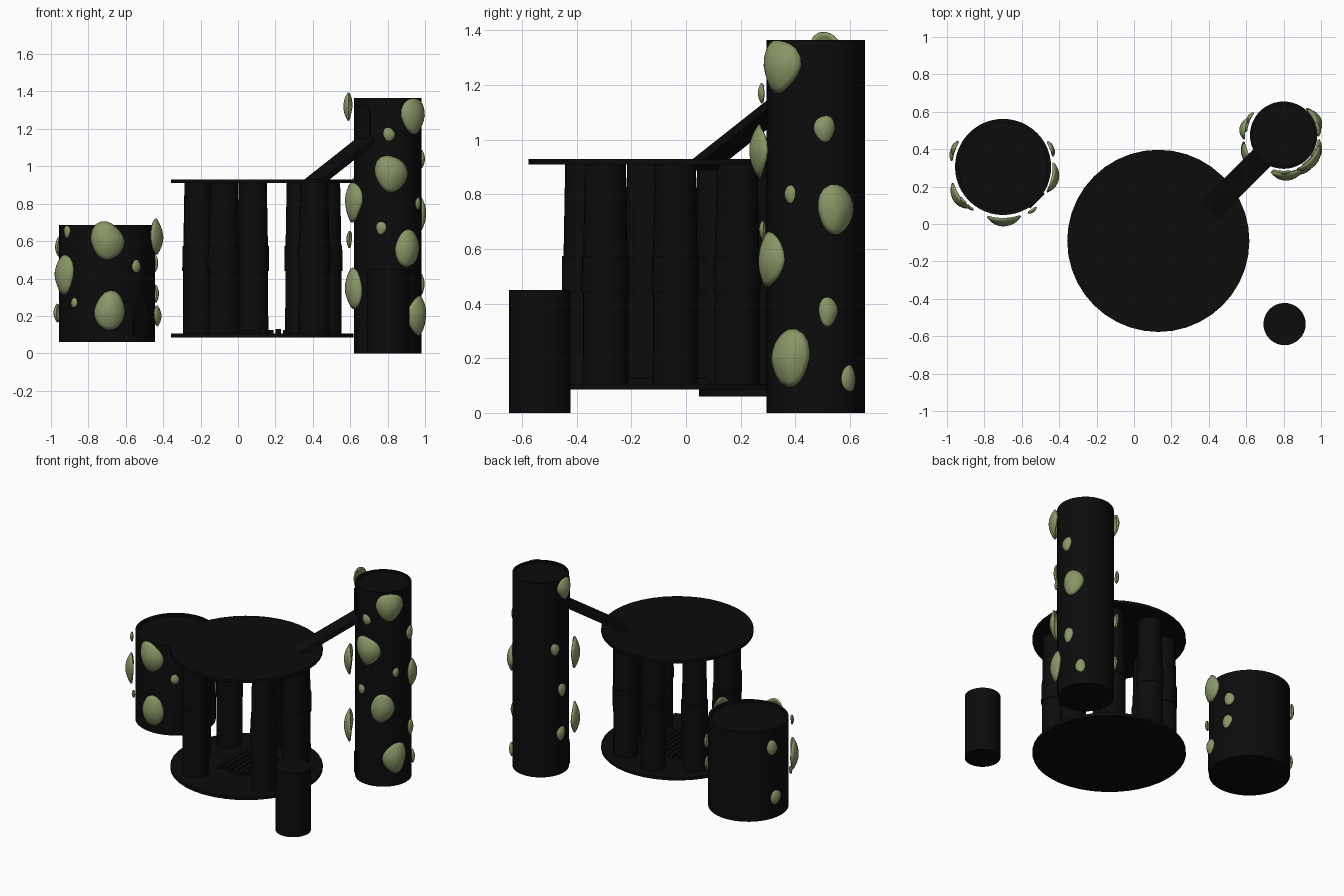
import bpy, bmesh, random
from math import sin, cos, pi, radians, atan2
from mathutils import Vector, Matrix

if "Cube" in bpy.data.objects:
    bpy.data.objects.remove(bpy.data.objects["Cube"])

random.seed(4)


def material(name, rgb):
    m = bpy.data.materials.new(name)
    m.diffuse_color = (*rgb, 1)
    m.use_nodes = True
    m.node_tree.nodes["Principled BSDF"].inputs["Base Color"].default_value = m.diffuse_color
    return m


BLACK = material("black", (0.0035, 0.0035, 0.0035))
GREEN = material("moss_green", (0.25, 0.31, 0.135))


def add_object(name, bm, mat, smooth=True):
    bmesh.ops.recalc_face_normals(bm, faces=bm.faces)
    me = bpy.data.meshes.new(name)
    bm.to_mesh(me)
    bm.free()
    ob = bpy.data.objects.new(name, me)
    bpy.context.collection.objects.link(ob)
    me.materials.append(mat)
    if smooth:
        bpy.context.view_layer.objects.active = ob
        ob.select_set(True)
        bpy.ops.object.shade_smooth_by_angle(angle=radians(35))
        ob.select_set(False)
    return ob


def lathe(name, x, y, profile, sides=32):
    """Closed solid of revolution from (radius, z) pairs, capped at both ends."""
    bm = bmesh.new()
    rings = [[bm.verts.new((x + r * cos(2 * pi * i / sides), y + r * sin(2 * pi * i / sides), z))
              for i in range(sides)] for r, z in profile]
    for a, b in zip(rings, rings[1:]):
        for i in range(sides):
            j = (i + 1) % sides
            bm.faces.new((a[i], a[j], b[j], b[i]))
    bm.faces.new(rings[0])
    bm.faces.new(rings[-1])
    return add_object(name, bm, BLACK)


def box(name, size, matrix):
    bm = bmesh.new()
    bmesh.ops.create_cube(bm, size=1, matrix=matrix @ Matrix.Diagonal((*size, 1)))
    return add_object(name, bm, BLACK, False)


def moss(name, x, y, radius, angle, z, w, h, gap):
    """Domed, irregular pad wrapped around a cylinder, pointed at the bottom."""
    bm = bmesh.new()
    n, rings = 20, 5
    p1, p2 = random.uniform(0, 6), random.uniform(0, 6)
    dome = 0.2 * w

    def place(a, b, rr):
        d = radius + gap + dome * (1 - rr * rr)
        t = radians(angle) + a / (radius + gap)
        return bm.verts.new((x + d * cos(t), y + d * sin(t), z + b))

    centre = place(0, 0, 0)
    last = None
    for k in range(1, rings + 1):
        s = k / rings
        ring = []
        for i in range(n):
            t = 2 * pi * i / n
            wob = 1 + 0.06 * sin(2 * t + p1) + 0.05 * sin(3 * t + p2)
            a = 0.5 * w * cos(t) * wob * (1 if sin(t) > 0 else 1 + 0.18 * sin(t))
            ring.append(place(s * a, s * 0.5 * h * sin(t) * wob, s))
        for i in range(n):
            j = (i + 1) % n
            if last:
                bm.faces.new((last[i], last[j], ring[j], ring[i]))
            else:
                bm.faces.new((centre, ring[i], ring[j]))
        last = ring
    ob = add_object(name, bm, GREEN)
    mod = ob.modifiers.new("thickness", "SOLIDIFY")
    mod.thickness = 0.01
    mod.offset = 0


def door(name, x, y, radius, angle, z, w, h):
    """Thin arched door lying on a cylinder."""
    bm = bmesh.new()
    pts = [(-w / 2, 0), (w / 2, 0)]
    pts += [(w / 2 * cos(pi * i / 8), h - w / 2 + w / 2 * sin(pi * i / 8)) for i in range(9)]
    face = bm.faces.new([bm.verts.new((radius - 0.02, a, b)) for a, b in pts])
    ext = bmesh.ops.extrude_face_region(bm, geom=[face])
    moved = [v for v in ext["geom"] if isinstance(v, bmesh.types.BMVert)]
    bmesh.ops.translate(bm, verts=moved, vec=(0.023, 0, 0))
    bm.transform(Matrix.Translation((x, y, z)) @ Matrix.Rotation(radians(angle), 4, "Z"))
    add_object(name, bm, BLACK, False)


# Towers and stump
TALL = (0.80, 0.475, 0.18)
WIDE = (-0.70, 0.305, 0.257)


def tower(name, c, z0, z1):
    x, y, r = c
    lathe(name, x, y, [(r, z0), (r, z1), (r * 0.92, z1), (r * 0.92, z1 - 0.015)], 48)


tower("tall_tower", TALL, 0, 1.365)
tower("wide_tower", WIDE, 0.06, 0.685)
lathe("small_stump", 0.805, -0.535, [(0.113, 0), (0.113, 0.45)])

# Round pavilion: floor, roof and seven columns (front slot left open)
CX, CY = 0.13, -0.09
lathe("pavilion_floor", CX, CY, [(0.487, 0.085), (0.487, 0.105)], 40)
lathe("pavilion_roof", CX, CY, [(0.487, 0.91), (0.487, 0.93)], 40)
for k in range(8):
    if k == 6:
        continue
    t = radians(8.5 + 45 * k)
    lathe(f"column_{k + 1}", CX + 0.345 * cos(t), CY + 0.345 * sin(t),
          [(0.083, 0.105), (0.082, 0.44), (0.087, 0.44), (0.086, 0.575),
           (0.081, 0.575), (0.075, 0.91)], 24)

# Floor slats inside the pavilion
for i in range(7):
    box(f"floor_slat_{i + 1}", (0.03, 0.32, 0.022 + 0.006 * (i % 2)),
        Matrix.Translation((0.015 + 0.04 * i, -0.08 + 0.012 * (i % 2), 0.115)))

# Bridge from the roof up to the tall tower
a, b = Vector((0.385, 0.055, 0.90)), Vector((0.70, 0.37, 1.149))
d = b - a
box("bridge", (d.length, 0.13, 0.03),
    Matrix.Translation((a + b) / 2) @ Matrix.Rotation(radians(45), 4, "Z")
    @ Matrix.Rotation(-atan2(d.z, d.xy.length), 4, "Y"))

# Doors
door("tall_tower_upper_door", *TALL, 225, 1.16, 0.09, 0.17)
door("tall_tower_lower_door", *TALL, 225, 0.02, 0.09, 0.16)
door("wide_tower_door", *WIDE, -45, 0.09, 0.11, 0.18)

# Moss pads: angle, z, width, height, gap from the wall
tall_pads = [
    (-43, 1.27, 0.17, 0.20, 0.015), (-85, 0.96, 0.17, 0.20, 0.025), (-57, 0.56, 0.15, 0.20, 0.02),
    (-31, 0.20, 0.17, 0.20, 0.008), (24, 0.745, 0.15, 0.17, 0.004), (-88, 1.17, 0.06, 0.07, 0.015),
    (-100, 0.67, 0.05, 0.07, 0.015), (10, 1.04, 0.07, 0.10, 0.003), (-30, 0.80, 0.045, 0.06, 0.005),
    (14, 0.37, 0.07, 0.10, 0.003), (40, 0.125, 0.06, 0.10, 0.005), (171, 1.32, 0.12, 0.14, 0.03),
    (211, 0.81, 0.16, 0.20, 0.035), (211, 0.345, 0.16, 0.21, 0.035), (152, 0.90, 0.06, 0.08, 0.02),
    (165, 0.61, 0.06, 0.09, 0.03), (165, 0.30, 0.07, 0.09, 0.02)]
wide_pads = [
    (-90, 0.60, 0.18, 0.20, 0.02), (-87, 0.225, 0.17, 0.20, 0.02), (215, 0.42, 0.17, 0.20, 0.025),
    (-13, 0.62, 0.16, 0.19, 0.012), (158, 0.57, 0.08, 0.10, 0.018), (164, 0.215, 0.08, 0.10, 0.018),
    (220, 0.65, 0.05, 0.06, 0.02), (231, 0.27, 0.04, 0.05, 0.02), (-56, 0.465, 0.05, 0.07, 0.02),
    (22, 0.48, 0.07, 0.09, 0.015), (19, 0.32, 0.07, 0.09, 0.015), (-14, 0.20, 0.09, 0.11, 0.018)]
for label, c, pads in (("tall", TALL, tall_pads), ("wide", WIDE, wide_pads)):
    for i, pad in enumerate(pads):
        moss(f"{label}_tower_moss_{i + 1}", *c, *pad)
